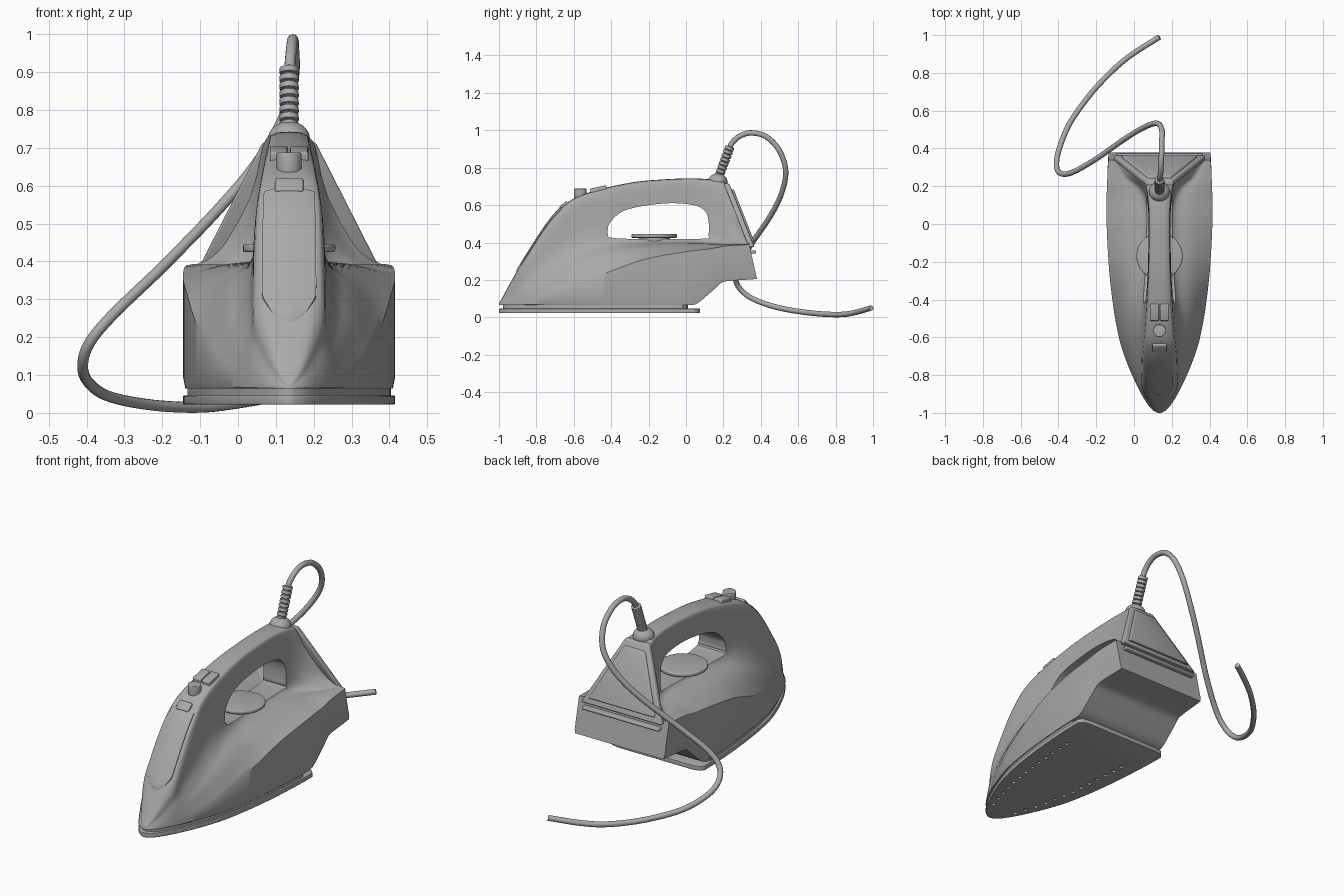
import bpy, bmesh, math
from mathutils import Vector, Matrix

cube = bpy.data.objects.get("Cube")
if cube:
    bpy.data.objects.remove(cube, do_unlink=True)

CX = 0.135  # centre line of the iron
grey = bpy.data.materials.new("plain grey")
grey.use_nodes = True
COLOR = (0.4, 0.4, 0.4, 1)
grey.diffuse_color = COLOR
grey.node_tree.nodes["Principled BSDF"].inputs["Base Color"].default_value = COLOR


def activate(ob):
    bpy.ops.object.select_all(action='DESELECT')
    ob.select_set(True)
    bpy.context.view_layer.objects.active = ob


def shade(ob, angle=35):
    activate(ob)
    bpy.ops.object.shade_smooth_by_angle(angle=math.radians(angle))


def finish(name, bm, bevel=0):
    bmesh.ops.recalc_face_normals(bm, faces=bm.faces)
    me = bpy.data.meshes.new(name)
    bm.to_mesh(me)
    bm.free()
    me.materials.append(grey)
    ob = bpy.data.objects.new(name, me)
    bpy.context.collection.objects.link(ob)
    if bevel:
        mod = ob.modifiers.new("soft edge", 'BEVEL')
        mod.width, mod.segments = bevel, 3
        activate(ob)
        bpy.ops.object.modifier_apply(modifier=mod.name)
    shade(ob)
    return ob


def loft(name, rings, bevel=0):
    bm = bmesh.new()
    loops = [[bm.verts.new(p) for p in ring] for ring in rings]
    n = len(loops[0])
    for a, b in zip(loops, loops[1:]):
        for i in range(n):
            j = (i + 1) % n
            bm.faces.new((a[i], a[j], b[j], b[i]))
    bm.faces.new(loops[0])
    bm.faces.new(loops[-1])
    return finish(name, bm, bevel)


def prism(name, pts, shift, bevel=0):
    pts = [Vector(p) for p in pts]
    return loft(name, [pts, [p + Vector(shift) for p in pts]], bevel)


def box(name, loc, size, tilt=0, bevel=0.006):
    bm = bmesh.new()
    mat = Matrix.Translation(loc) @ Matrix.Rotation(tilt, 4, 'X') @ Matrix.Diagonal((*size, 1))
    bmesh.ops.create_cube(bm, size=1, matrix=mat)
    return finish(name, bm, bevel)


def cylinder(name, loc, r, h, bevel=0, top=None):
    bm = bmesh.new()
    bmesh.ops.create_cone(bm, cap_ends=True, segments=40, radius1=r, radius2=top or r,
                          depth=h, matrix=Matrix.Translation(loc))
    return finish(name, bm, bevel)


def cut(ob, cutter):
    mod = ob.modifiers.new("cut", 'BOOLEAN')
    mod.operation, mod.solver, mod.object = 'DIFFERENCE', 'EXACT', cutter
    activate(ob)
    bpy.ops.object.modifier_apply(modifier=mod.name)
    bpy.data.objects.remove(cutter, do_unlink=True)
    shade(ob)


def spline(pts, steps):
    pts = [Vector(p) for p in pts]
    ext = [2 * pts[0] - pts[1]] + pts + [2 * pts[-1] - pts[-2]]
    out = []
    for a, b, c, d in zip(ext, ext[1:], ext[2:], ext[3:]):
        for k in range(steps):
            t = k / steps
            out.append(b + (c - a) * t / 2 + (a * 2 - b * 5 + c * 4 - d) * t * t / 2
                       + (b * 3 - a - c * 3 + d) * t ** 3 / 2)
    return out + [pts[-1]]


def tube(name, pts, radii):
    cu = bpy.data.curves.new(name, 'CURVE')
    cu.dimensions, cu.bevel_depth, cu.bevel_resolution = '3D', 1, 4
    cu.use_fill_caps = True
    sp = cu.splines.new('POLY')
    sp.points.add(len(pts) - 1)
    for p, co, r in zip(sp.points, pts, radii):
        p.co, p.radius = (*co, 1), r
    cu.materials.append(grey)
    ob = bpy.data.objects.new(name, cu)
    bpy.context.collection.objects.link(ob)
    activate(ob)
    bpy.ops.object.convert(target='MESH')
    shade(bpy.context.object, 50)


# Body stations: y, half width, underside, crease, deck, spine foot, spine half width, top
ROWS = [
    (-1, .01, .065, .068, .07, .008, .006, .075),
    (-.985, .036, .065, .07, .08, .03, .022, .1),
    (-.95, .066, .065, .075, .1, .058, .048, .165),
    (-.85, .122, .065, .09, .17, .108, .092, .335),
    (-.7, .185, .065, .13, .27, .125, .088, .55),
    (-.6, .215, .065, .17, .33, .125, .078, .635),
    (-.42, .247, .065, .24, .4, .1, .066, .695),
    (-.2, .27, .065, .315, .415, .075, .057, .732),
    (.03, .28, .065, .355, .413, .07, .055, .743),
    (.14, .28, .14, .368, .405, .085, .062, .737),
    (.2, .278, .19, .38, .4, .115, .072, .727),
    (.25, .276, .197, .385, .397, .175, .09, .65),
    (.32, .27, .205, .39, .395, .24, .195, .475)]


def station(y):
    # Smooth interpolation that never overshoots the table
    i = max(k for k in range(len(ROWS) - 1) if ROWS[k][0] <= y)

    def slope(k, c):
        return (ROWS[k + 1][c] - ROWS[k][c]) / (ROWS[k + 1][0] - ROWS[k][0])

    def tangent(k, c):
        if k in (0, len(ROWS) - 1):
            return slope(min(k, len(ROWS) - 2), c)
        a, b = slope(k - 1, c), slope(k, c)
        return 2 * a * b / (a + b) if a * b > 0 else 0
    h = ROWS[i + 1][0] - ROWS[i][0]
    t = (y - ROWS[i][0]) / h
    return [ROWS[i][c] * (1 + 2 * t) * (1 - t) ** 2 + ROWS[i + 1][c] * t * t * (3 - 2 * t)
            + h * t * (1 - t) * (tangent(i, c) * (1 - t) - tangent(i + 1, c) * t)
            for c in range(1, 8)]


def body_ring(y):
    w, b, c, d, foot, hw, top = station(y)
    rise = top - d
    upper = spline([(w, c), ((w + foot) / 2, (c + d) / 2 + .1 * (d - c)), (foot, d),
                    (.35 * foot + .65 * hw, d + .28 * rise),
                    (hw, top - min(.04, .3 * rise)), (.72 * hw, top - min(.006, .1 * rise)),
                    (0, top)], 5)
    half = [Vector((w * .98, b)), Vector((w, b + .1 * (c - b)))] + upper
    ring = half + [Vector((-p.x, p.y)) for p in reversed(half[:-1])]
    lean = .22 * max(0, (y - .25) / .07)  # tail leans backwards
    return [(CX + p.x, y + lean * (top - p.y), p.y) for p in ring]


ys = [-1 + 1.32 * (k / 80) ** 1.25 for k in range(80)] + [.32]
body = loft("body_and_handle", [body_ring(y) for y in ys])

# Grip opening
opening = [(-.42, .45), (-.41, .5), (-.35, .56), (-.25, .592), (-.09, .61), (.04, .6),
           (.1, .57), (.12, .52), (.12, .44), (.1, .421), (-.15, .418), (-.39, .424)]
loop = spline(opening + opening[:1], 4)[:-1]
cut(body, prism("grip_cutter", [(CX - .5, p.x, p.y) for p in loop], (1, 0, 0)))


# Soleplate and the narrower layer above it
def sole_outline(scale, heel, z):
    side = [(station(y)[0], y) for y in [-1 + (heel + .97) * (k / 40) ** 1.6 for k in range(41)]]
    side += [(.262, heel - .008), (.22, heel)]
    pts = side + [(-x, y) for x, y in reversed(side)]
    return [(CX + x * scale, -.45 + (y + .45) * scale, z) for x, y in pts]


sole = prism("soleplate", sole_outline(1, .075, .022), (0, 0, .024), .003)
prism("heat_shield", sole_outline(.96, .03, .04), (0, 0, .03))

# Steam holes
bm = bmesh.new()
for k in range(13):
    y = -.88 + .06 * k
    for side in (-1, 1):
        spot = Matrix.Translation((CX + side * .68 * station(y)[0], y, .022))
        bmesh.ops.create_cone(bm, cap_ends=True, segments=12, radius1=.011, radius2=.011,
                              depth=.02, matrix=spot)
cut(sole, finish("steam_hole_cutter", bm))

# Raised plate on the front slope
rings = []
for k in range(25):
    y = -.905 + .24 * k / 24
    s = station(y)
    wide = .78 * s[5] * min(1, .25 + math.sqrt(k / 7))
    ks = [i / 5 for i in range(-5, 6)]
    over = [(CX + q * wide, y, s[6] + .011 - .012 * q * q) for q in ks]
    rings.append(over + [(x, yy, z - .03) for x, yy, z in reversed(over)])
loft("front_plate", rings)

# Controls
box("spray_nozzle", (CX, -.65, .595), (.075, .05, .03), .75)
cylinder("spray_button", (CX, -.565, .655), .033, .065, .004)
for side, name in ((1, "left"), (-1, "right")):
    box(name + "_steam_slider", (CX + side * .027, -.465, .675), (.048, .09, .045), .2)
cylinder("dial_stem", (CX, -.17, .418), .085, .03)
cylinder("dial", (CX, -.17, .435), .122, .02, .006)


# Rear cover with a raised inner panel
def rear_panel(name, low, high, half_low, half_high, out, thick):
    def at(x, z):
        return (CX + x, .23 + (.715 - z) * .394 + out, z)
    prism(name, [at(-half_low, low), at(half_low, low), at(half_high, high),
                 at(-half_high, high)], (0, -thick, 0), .008)


rear_panel("rear_cover", .375, .715, .243, .07, .002, .03)
rear_panel("rear_inner_panel", .405, .685, .2, .062, .013, .03)
box("rear_lip", (CX, .355, .349), (.46, .04, .016))

# Cord boot and cord
bm = bmesh.new()
bmesh.ops.create_uvsphere(bm, u_segments=32, v_segments=16, radius=1,
                          matrix=Matrix.Translation((CX, .17, .725)) @ Matrix.Diagonal((.055, .052, .045, 1)))
finish("cord_swivel", bm)
start, end = Vector((CX, .175, .75)), Vector((CX, .236, .915))
boot, radii = [], []
for k in range(8):
    for f, r in ((0, .019), (.12, .026), (.8, .025), (.92, .019)):
        boot.append(start.lerp(end, (k + f) / 8))
        radii.append(r)
tube("cord_boot", boot, radii)
cord = spline([(CX, .225, .88), (.138, .245, .93), (.142, .29, .97), (.145, .35, .986),
               (.147, .43, .965), (.147, .5, .89), (.12, .533, .78), (.05, .51, .66),
               (-.05, .45, .54), (-.2, .345, .385), (-.33, .272, .26), (-.395, .272, .18),
               (-.41, .33, .115), (-.385, .43, .07), (-.33, .55, .04), (-.22, .7, .02),
               (-.1, .825, .015), (0, .905, .026), (CX, .99, .05)], 7)
tube("power_cord", cord, [.0145] * len(cord))
